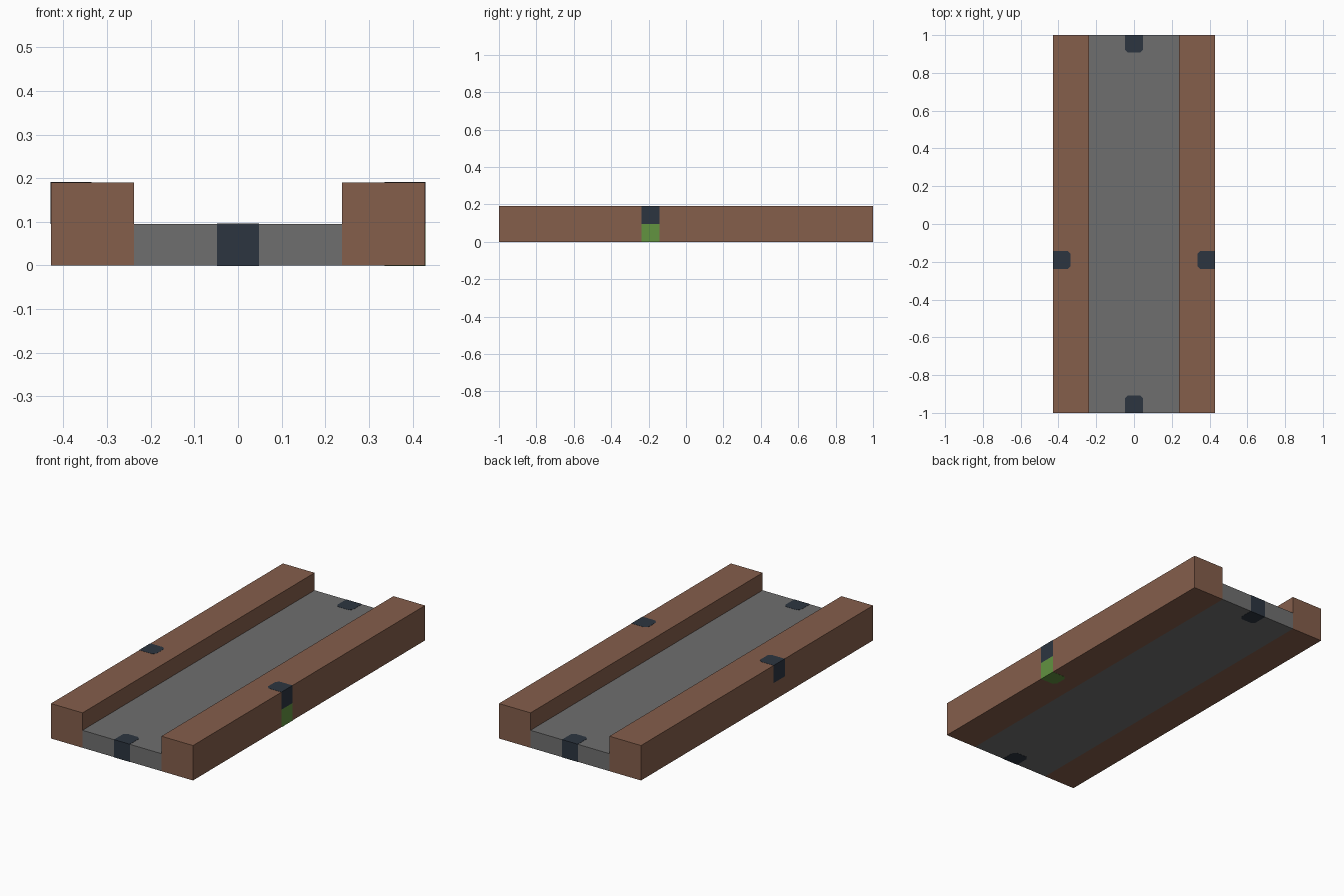
import bpy
import bmesh

cube = bpy.data.objects.get("Cube")
if cube:
    bpy.data.objects.remove(cube, do_unlink=True)

U = 2 / 21          # one module of the track
PROUD = 0.0008      # inlays stand just clear of the surface


def material(name, rgb):
    """Flat material from display colour bytes."""
    lin = [((c / 255 + 0.055) / 1.055) ** 2.4 for c in rgb]
    mat = bpy.data.materials.new(name)
    mat.use_nodes = True
    mat.diffuse_color = (*lin, 1)
    bsdf = mat.node_tree.nodes["Principled BSDF"]
    bsdf.inputs["Base Color"].default_value = (*lin, 1)
    bsdf.inputs["Roughness"].default_value = 0.9
    return mat


brown = material("brown wood", (133, 94, 75))
grey = material("grey floor", (111, 111, 111))
navy = material("dark navy", (44, 53, 64))
green = material("green", (98, 147, 64))


def prism(name, outline, z0, z1, mat):
    """Extrude a flat outline from z0 up to z1."""
    bm = bmesh.new()
    face = bm.faces.new([bm.verts.new((x, y, z0)) for x, y in outline])
    top = bmesh.ops.extrude_face_region(bm, geom=[face])["geom"]
    verts = [v for v in top if isinstance(v, bmesh.types.BMVert)]
    bmesh.ops.translate(bm, verts=verts, vec=(0, 0, z1 - z0))
    bmesh.ops.recalc_face_normals(bm, faces=bm.faces)
    mesh = bpy.data.meshes.new(name)
    bm.to_mesh(mesh)
    bm.free()
    mesh.materials.append(mat)
    obj = bpy.data.objects.new(name, mesh)
    bpy.context.collection.objects.link(obj)
    return obj


def rect(x0, x1, y0, y1):
    return [(x0, y0), (x1, y0), (x1, y1), (x0, y1)]


def inlay(name, edge, direction, z0, z1, mat):
    """Small block let into an outer edge, its two inner corners clipped."""
    dx, dy = direction
    h, c, d = U / 2, U * 0.16, U * 0.97
    local = [(PROUD, -h), (PROUD, h), (c - d, h), (-d, h - c), (-d, c - h), (c - d, -h)]
    outline = [(edge[0] + dx * a - dy * b, edge[1] + dy * a + dx * b) for a, b in local]
    return prism(name, outline, z0, z1, mat)


# Floor and raised side walls
prism("floor", rect(-2.5 * U, 2.5 * U, -1, 1), 0, U, grey)
prism("left_wall", rect(2.5 * U, 4.5 * U, -1, 1), 0, 2 * U, brown)
prism("right_wall", rect(-4.5 * U, -2.5 * U, -1, 1), 0, 2 * U, brown)

# Full-height connectors at both ends of the floor
for name, side in (("front_connector", -1), ("back_connector", 1)):
    inlay(name, (0, side), (0, side), -PROUD, U + PROUD, navy)

# Upper connectors on the outside of the walls
for name, side in (("left_connector", 1), ("right_connector", -1)):
    inlay(name, (side * 4.5 * U, -2 * U), (side, 0), U, 2 * U + PROUD, navy)

# Green connector under the left one
inlay("lower_left_connector", (4.5 * U, -2 * U), (1, 0), -PROUD, U, green)
